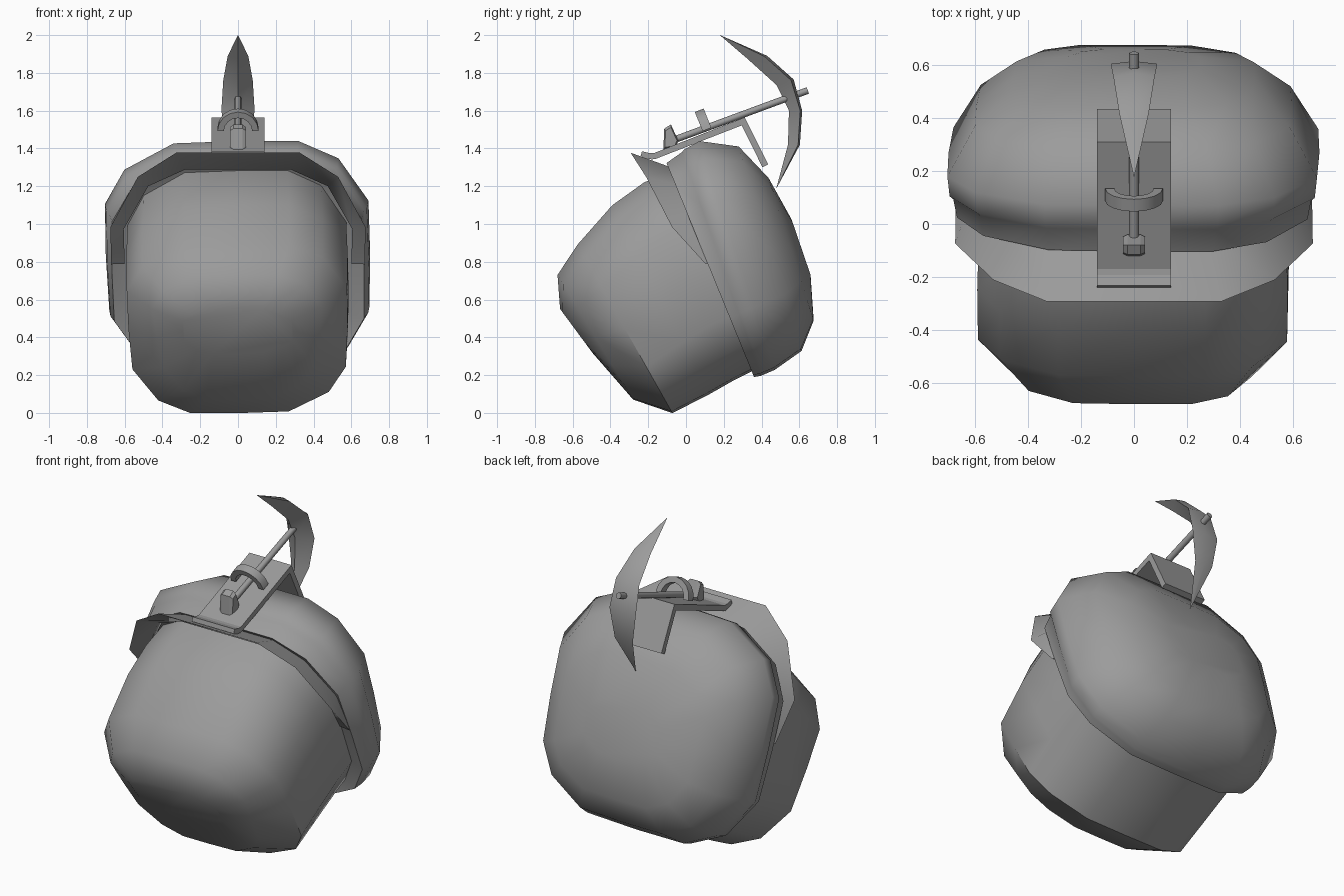
import bpy, bmesh, math
from mathutils import Vector

if "Cube" in bpy.data.objects:
    bpy.data.objects.remove(bpy.data.objects["Cube"])

TILT = math.radians(22)
C, S = math.cos(TILT), math.sin(TILT)

grey = bpy.data.materials.new("plain grey")
grey.use_nodes = True
COLOUR = (0.33, 0.33, 0.33, 1)
grey.diffuse_color = COLOUR
grey.node_tree.nodes["Principled BSDF"].inputs["Base Color"].default_value = COLOUR


def tilted(x, u, v):
    """Tilted frame (u runs back along the head, v up its crown) to world."""
    return Vector((x, u * C - v * S, u * S + v * C))


def build(name, verts, faces, smooth=None):
    mesh = bpy.data.meshes.new(name)
    mesh.from_pydata([tuple(v) for v in verts], [], faces)
    bm = bmesh.new()
    bm.from_mesh(mesh)
    bmesh.ops.remove_doubles(bm, verts=bm.verts, dist=0.0005)
    bmesh.ops.recalc_face_normals(bm, faces=bm.faces)
    bm.to_mesh(mesh)
    bm.free()
    obj = bpy.data.objects.new(name, mesh)
    bpy.context.collection.objects.link(obj)
    mesh.materials.append(grey)
    if smooth:
        bpy.ops.object.select_all(action='DESELECT')
        obj.select_set(True)
        bpy.context.view_layer.objects.active = obj
        bpy.ops.object.shade_smooth_by_angle(angle=math.radians(smooth))
    return obj


def loft(name, rings, smooth=None):
    """Skin a list of equal point rings and cap both ends."""
    n = len(rings[0])
    faces = [(r * n + i, r * n + (i + 1) % n, (r + 1) * n + (i + 1) % n, (r + 1) * n + i)
             for r in range(len(rings) - 1) for i in range(n)]
    faces += [tuple(range(n)), tuple(range((len(rings) - 1) * n, len(rings) * n))]
    return build(name, [p for ring in rings for p in ring], faces, smooth)


def prism(name, profile, half_width):
    """Extrude a (y, z) profile symmetrically across x."""
    return loft(name, [[Vector((x, y, z)) for y, z in profile]
                       for x in (-half_width, half_width)])


# Rounded square section shared by the head and the helmet
QUARTER = [(0, 1), (0.45, 1), (0.75, 0.85), (0.98, 0.48)]
SECTION = []
for turn in range(4):
    for a, b in QUARTER:
        for _ in range(turn):
            a, b = b, -a
        SECTION.append((a, b))


def section_ring(top_u, top_v, low_u, low_v, top_half, low_half):
    """Leaning ring from its top and bottom points and its half width at each."""
    ring = []
    for a, b in SECTION:
        t = (b + 1) / 2
        ring.append(tilted(a * (low_half + (top_half - low_half) * t),
                           low_u + (top_u - low_u) * t, low_v + (top_v - low_v) * t))
    return ring


# Head: rounded block leaning back
loft("head", [section_ring(*r) for r in [
    (-0.412, 0.76, -0.34, 0.48, 0.29, 0.29),
    (-0.357, 0.932, -0.233, 0.17, 0.48, 0.38),
    (-0.199, 1.041, -0.067, 0.026, 0.60, 0.56),
    (0.051, 1.166, 0.15, 0.045, 0.60, 0.57),
    (0.254, 1.215, 0.30, 0.065, 0.59, 0.58),
    (0.50, 1.21, 0.50, 0.08, 0.585, 0.58)]], 45)

# Helmet: rounded shell over the back of the head, with a stepped front band
loft("helmet", [section_ring(*r) for r in [
    (0.43, 1.20, 0.43, 0.09, 0.58, 0.58),
    (0.40, 1.265, 0.405, 0.041, 0.668, 0.668),
    (0.498, 1.288, 0.44, 0.034, 0.683, 0.68),
    (0.512, 1.296, 0.455, 0.034, 0.70, 0.685),
    (0.604, 1.308, 0.52, 0.035, 0.71, 0.69),
    (0.787, 1.203, 0.69, 0.075, 0.605, 0.585),
    (0.871, 0.99, 0.81, 0.20, 0.46, 0.45),
    (0.902, 0.74, 0.885, 0.43, 0.25, 0.25)]], 42)

# Brim: wedge flaring forward over the upper half of the opening
stations = [  # tip, upper root, lower root as (x, u, v)
    ((0.672, 0.392, 0.69), (0.65, 0.42, 0.69), (0.60, 0.40, 0.69)),
    ((0.675, 0.30, 0.94), (0.63, 0.43, 0.92), (0.605, 0.37, 0.90)),
    ((0.53, 0.272, 1.238), (0.48, 0.43, 1.12), (0.475, 0.37, 1.145)),
    ((0.327, 0.244, 1.387), (0.29, 0.43, 1.22), (0.28, 0.345, 1.25))]
mirrored = [tuple((-x, u, v) for x, u, v in s) for s in reversed(stations)]
loft("helmet_brim", [[tilted(*p) for p in s] for s in stations + mirrored], 50)

# Mounting plate with a rear leg and a small front lip
prism("mount_plate", [(-0.235, 1.345), (-0.225, 1.375), (-0.17, 1.375), (0.31, 1.565),
                      (0.435, 1.315), (0.405, 1.30), (0.295, 1.522), (-0.16, 1.345)], 0.14)
prism("mount_lip", [(-0.24, 1.36), (-0.233, 1.385), (-0.165, 1.368), (-0.175, 1.34)], 0.14)

# Clamp: half ring arching over the handle
ARC = [math.pi * i / 8 for i in range(9)]
clamp = []
for angle in ARC:
    clamp.append([tilted(r * math.cos(angle), u, 1.35 + r * math.sin(angle))
                  for r, u in ((0.109, 0.64), (0.109, 0.69), (0.075, 0.69), (0.075, 0.64))])
loft("handle_clamp", clamp, 30)

# Pick handle: eight-sided rod
start, end = Vector((0, -0.07, 1.443)), Vector((0, 0.645, 1.707))
side = Vector((1, 0, 0))
up = (end - start).normalized().cross(side)
loft("pick_handle", [[p + 0.018 * (side * math.cos(k * math.pi / 4) + up * math.sin(k * math.pi / 4))
                      for k in range(8)] for p in (start, end)], 50)

# Handle grip: chunky end block
grip = [(-0.115, 1.505), (-0.08, 1.527), (-0.04, 1.44), (-0.055, 1.405), (-0.12, 1.395)]
loft("handle_grip", [[Vector((x, -0.08 + (y + 0.08) * k, 1.45 + (z - 1.45) * k)) for y, z in grip]
                     for x, k in ((-0.042, 0.8), (-0.025, 1), (0.025, 1), (0.042, 0.8))])

# Pick blade: crescent; each station is outer (y, z), inner (y, z), half width
blade = [((0.18, 2.0), (0.181, 1.998), 0.001),
         ((0.43, 1.89), (0.325, 1.875), 0.055),
         ((0.57, 1.765), (0.48, 1.735), 0.078),
         ((0.615, 1.60), (0.545, 1.60), 0.088),
         ((0.603, 1.42), (0.54, 1.42), 0.06),
         ((0.48, 1.19), (0.479, 1.192), 0.001)]
OUTWARD = 0.85
loft("pick_blade", [[Vector((x, o[0] * t + i[0] * (1 - t), o[1] * t + i[1] * (1 - t)))
                     for x, t in ((0, 1), (w, OUTWARD), (0, 0), (-w, OUTWARD))]
                    for o, i, w in blade], 45)
